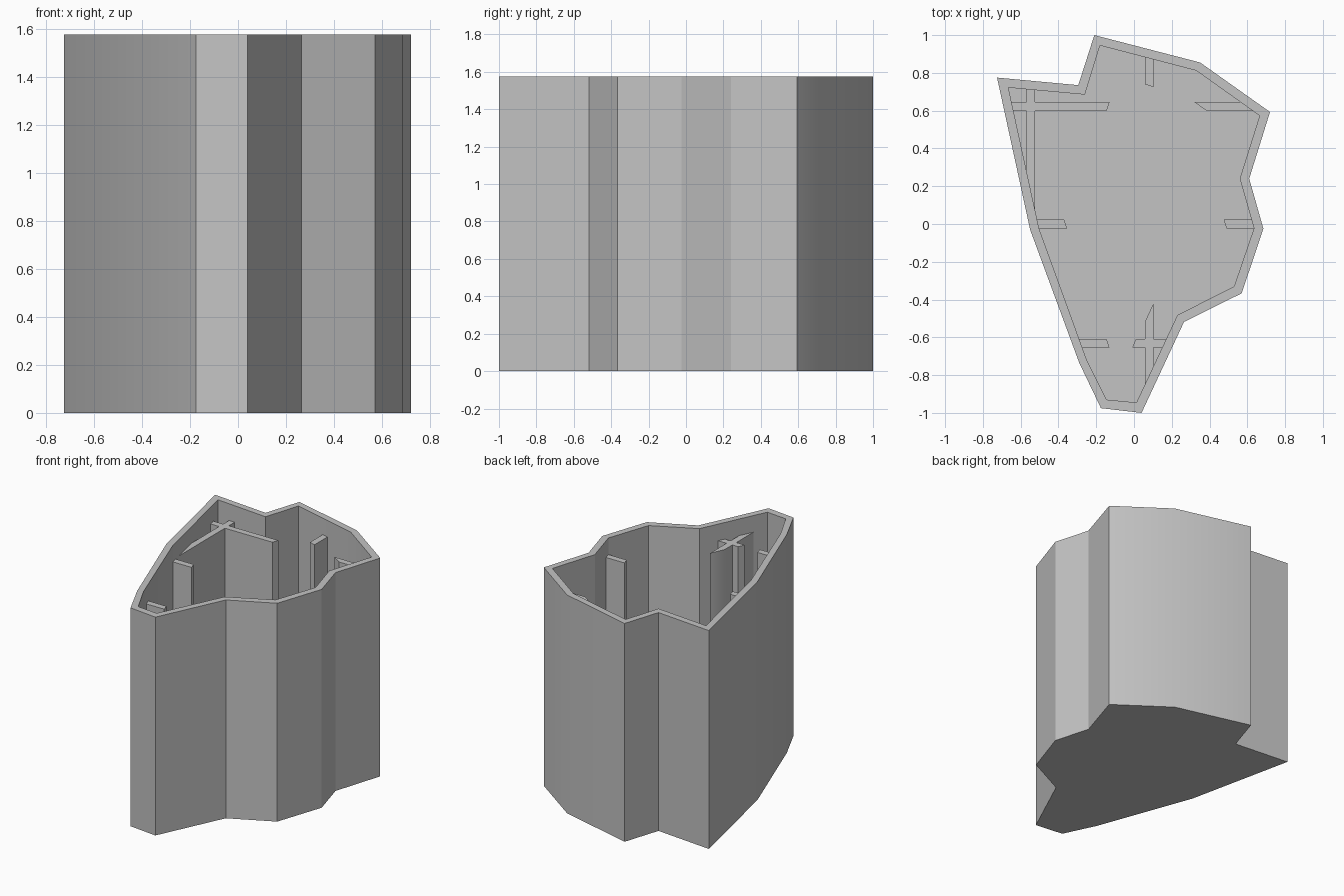
import bpy
import bmesh
from math import radians

cube = bpy.data.objects.get("Cube")
if cube:
    bpy.data.objects.remove(cube, do_unlink=True)

HEIGHT = 1.575
FLOOR = 0.05
FIN_TOP = 1.455
FIN_HALF = 0.023

grey = bpy.data.materials.new("plain grey")
grey.use_nodes = True
colour = (0.55, 0.55, 0.55, 1)
grey.diffuse_color = colour
grey.node_tree.nodes["Principled BSDF"].inputs["Base Color"].default_value = colour


def finish(name, bm):
    """Turn a bmesh into a named, shaded object."""
    bmesh.ops.recalc_face_normals(bm, faces=bm.faces)
    mesh = bpy.data.meshes.new(name)
    bm.to_mesh(mesh)
    bm.free()
    mesh.materials.append(grey)
    mesh.shade_smooth()
    mesh.set_sharp_from_angle(angle=radians(30))
    obj = bpy.data.objects.new(name, mesh)
    bpy.context.collection.objects.link(obj)
    return obj


def ring(bm, points, z):
    return [bm.verts.new((x, y, z)) for x, y in points]


def bridge(bm, a, b):
    """Join two vertex rings with a band of quads."""
    for i in range(len(a)):
        j = (i + 1) % len(a)
        bm.faces.new((a[i], a[j], b[j], b[i]))


def fin(name, axis, centre, start, end):
    """Upright strip along one axis; start and end give its two side lengths."""
    lo, hi = centre - FIN_HALF, centre + FIN_HALF
    points = [(start[0], lo), (end[0], lo), (end[1], hi), (start[1], hi)]
    if axis == "y":
        points = [(b, a) for a, b in points]
    bm = bmesh.new()
    bottom = ring(bm, points, FLOOR / 2)
    top = ring(bm, points, FIN_TOP)
    bridge(bm, bottom, top)
    bm.faces.new(bottom)
    bm.faces.new(top)
    finish(name, bm)


# Faceted outline of the container, outside and inside the wall
outer = [(-.21, 1), (.35, .855), (.72, .593), (.61, .24), (.685, -.025),
         (.57, -.367), (.265, -.518), (.04, -1), (-.175, -.975),
         (-.29, -.735), (-.55, -.03), (-.725, .775), (-.295, .735)]
inner = [(-.18, .945), (.33, .812), (.665, .573), (.56, .24), (.635, -.023),
         (.53, -.33), (.23, -.482), (.013, -.945), (-.145, -.93),
         (-.25, -.72), (-.503, -.023), (-.665, .722), (-.26, .685)]

# Container shell: base, outer wall, rim, inner wall and floor in turn
bm = bmesh.new()
loops = [ring(bm, outer, 0), ring(bm, outer, HEIGHT),
         ring(bm, inner, HEIGHT), ring(bm, inner, FLOOR)]
for a, b in zip(loops, loops[1:]):
    bridge(bm, a, b)
bm.faces.new(loops[0])
bm.faces.new(loops[-1])
finish("container_shell", bm)

# Inner fins, each rooted in the wall with a slanted free end
fin("rear_left_cross_fin", "x", .622, (-.66, -.66), (-.145, -.13))
fin("rear_right_cross_fin", "x", .622, (.385, .32), (.655, .6))
fin("middle_right_fin", "x", 0, (.49, .475), (.65, .65))
fin("middle_left_fin", "x", 0, (-.525, -.525), (-.355, -.37))
fin("front_left_fin", "x", -.632, (-.3, -.31), (-.13, -.145))
fin("front_right_fin", "x", -.632, (-.01, .01), (.18, .2))
fin("rear_centre_fin", "y", .08, (.74, .725), (.91, .9))
fin("front_centre_fin", "y", .08, (-.89, -.79), (-.52, -.42))
fin("left_side_fin", "y", -.547, (.2, 0), (.73, .73))
